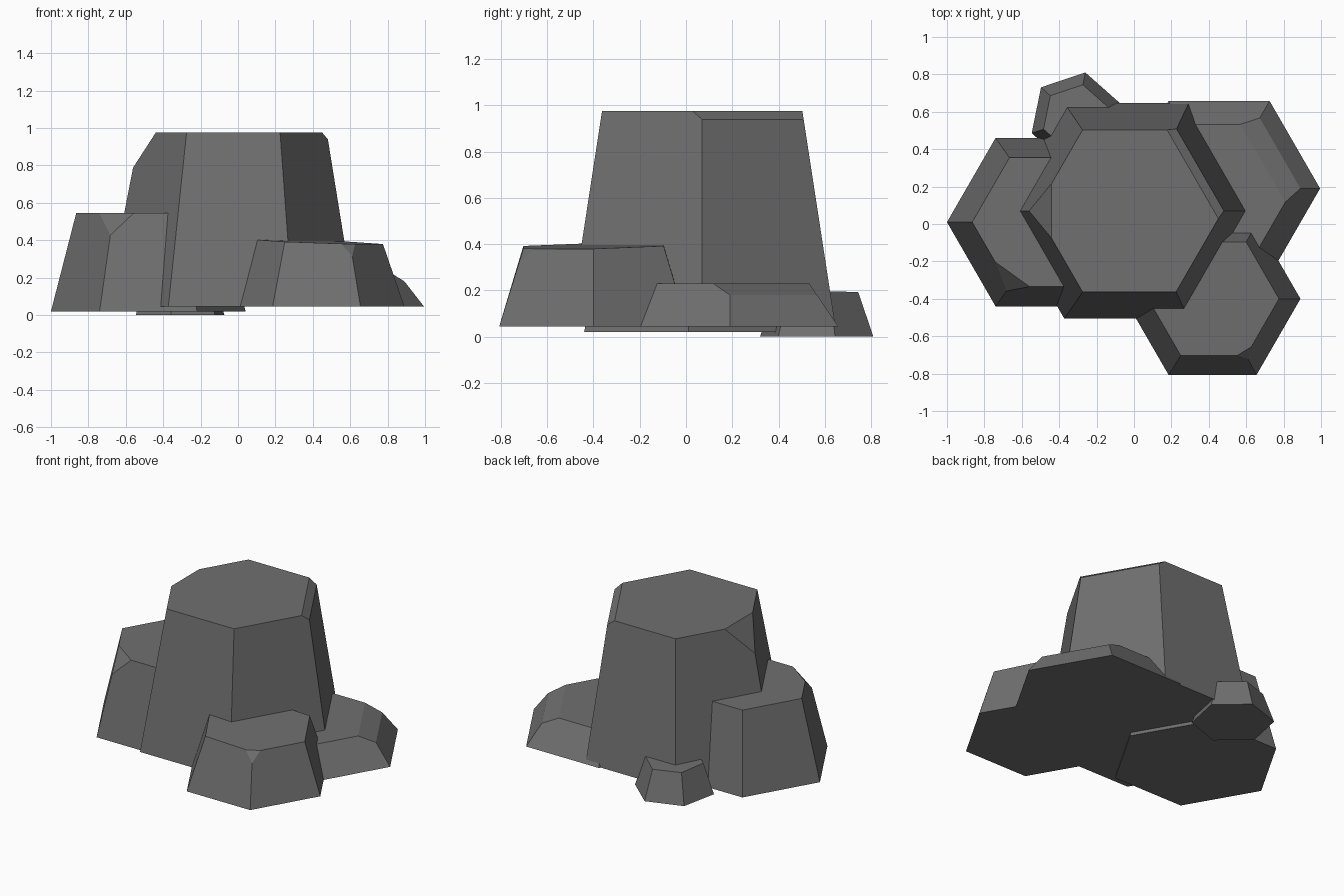
import bpy, bmesh, math
from mathutils import Vector

if "Cube" in bpy.data.objects:
    bpy.data.objects.remove(bpy.data.objects["Cube"])

stone = bpy.data.materials.new("grey_stone")
stone.diffuse_color = (0.16, 0.16, 0.16, 1)
stone.use_nodes = True
stone.node_tree.nodes["Principled BSDF"].inputs["Base Color"].default_value = stone.diffuse_color


def column(name, base, top, turn=0, tilt=(0, 0), chips=()):
    """Tapered six-sided rock. base/top = (x, y, z, radius); each chip is a
    plane through three points, removing the side away from the centre."""
    bm = bmesh.new()
    rings = []
    for k, (x, y, z, r) in enumerate((base, top)):
        ring = []
        for i in range(6):
            a = math.radians(turn + 60 * i)
            dx, dy = r * math.cos(a), r * math.sin(a)
            ring.append(bm.verts.new((x + dx, y + dy, z + k * (tilt[0] * dx + tilt[1] * dy))))
        rings.append(ring)
    low, high = rings
    bm.faces.new(low[::-1])
    bm.faces.new(high)
    for i in range(6):
        j = (i + 1) % 6
        bm.faces.new((low[i], low[j], high[j], high[i]))
    middle = (Vector(base[:3]) + Vector(top[:3])) / 2
    for chip in chips:
        p, q, s = (Vector(c) for c in chip)
        n = (q - p).cross(s - p).normalized()
        if n.dot(p - middle) < 0:
            n = -n
        cut = bmesh.ops.bisect_plane(bm, geom=bm.verts[:] + bm.edges[:] + bm.faces[:],
                                     plane_co=p, plane_no=n, clear_outer=True)
        edges = [e for e in cut["geom_cut"] if isinstance(e, bmesh.types.BMEdge)]
        bmesh.ops.contextual_create(bm, geom=edges)
    bmesh.ops.recalc_face_normals(bm, faces=bm.faces[:])
    mesh = bpy.data.meshes.new(name)
    bm.to_mesh(mesh)
    bm.free()
    mesh.materials.append(stone)
    obj = bpy.data.objects.new(name, mesh)
    bpy.context.collection.objects.link(obj)


# tall central column, chipped on the left corner and right rim
column("main_column", (-0.04, 0.07, 0.045, 0.665), (-0.025, 0.07, 0.975, 0.5), chips=[
    ((-0.44, -0.08, 0.975), (-0.44, 0.22, 0.975), (-0.56, 0.07, 0.79)),
    ((0.314, 0.266, 0.975), (0.214, 0.439, 0.975), (0.353, 0.289, 0.94))])

# medium column on the left
column("left_column", (-0.48, 0.01, 0.02, 0.52), (-0.467, 0.01, 0.545, 0.398), chips=[
    ((-0.76, -0.19, 0.545), (-0.565, -0.33, 0.545), (-0.69, -0.36, 0.42))])

# short column at the front right, slightly sloping top
column("front_right_column", (0.42, -0.4, 0.045, 0.47), (0.425, -0.4, 0.392, 0.35),
       tilt=(-0.035, 0.02), chips=[
    ((0.55, -0.705, 0.38), (0.63, -0.655, 0.38), (0.617, -0.724, 0.31))])

# low wide column at the back right
column("back_right_column", (0.455, 0.19, 0.045, 0.54), (0.455, 0.19, 0.23, 0.396), chips=[
    ((0.689, 0.325, 0.23), (0.589, 0.498, 0.23), (0.781, 0.379, 0.18))])

# small stone at the back left
column("small_back_stone", (-0.31, 0.565, 0.0, 0.25), (-0.31, 0.565, 0.198, 0.183),
       turn=18.5, tilt=(0, -0.03))
